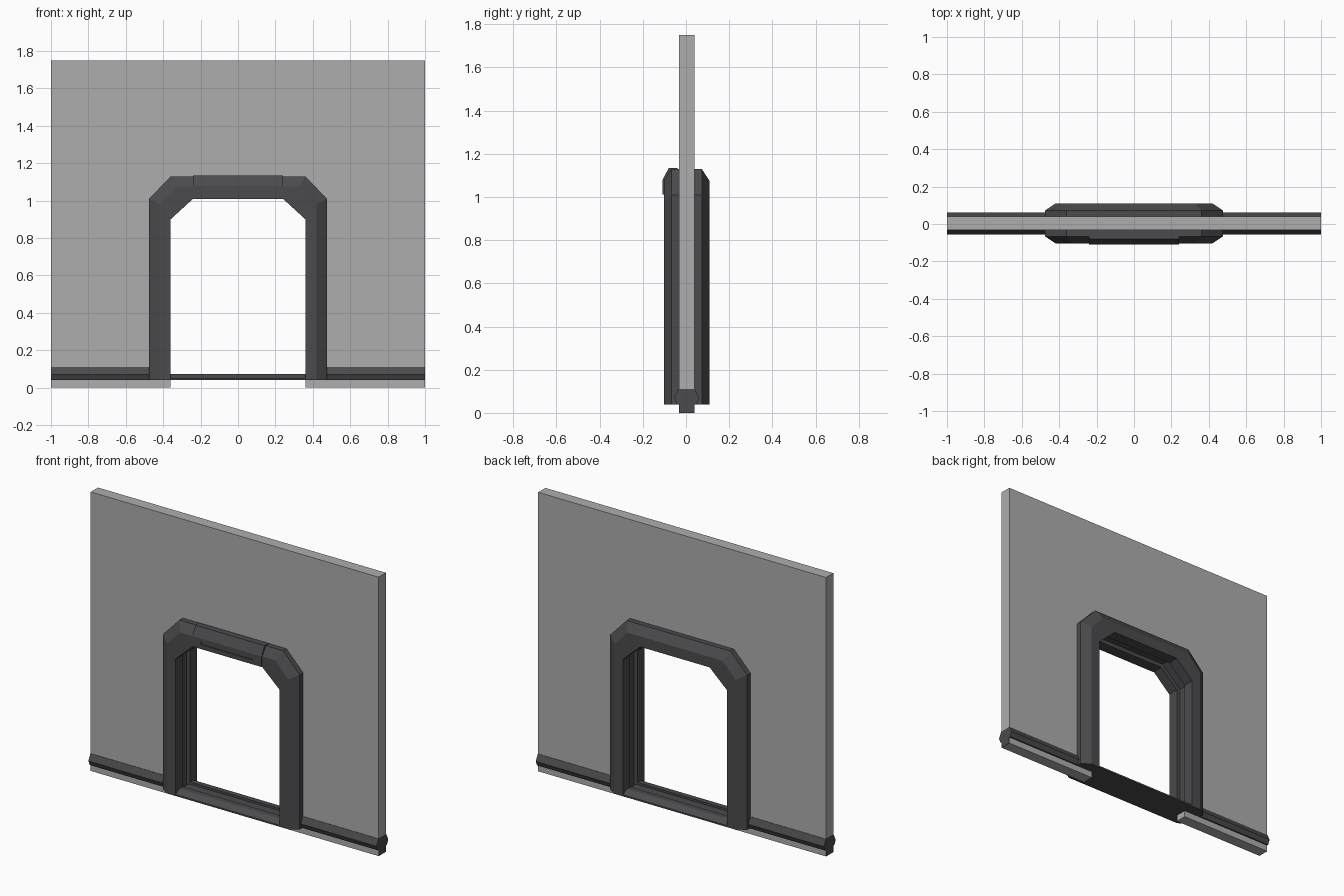
import bpy
import bmesh

cube = bpy.data.objects.get("Cube")
if cube:
    bpy.data.objects.remove(cube)


def material(name, rgb):
    m = bpy.data.materials.new(name)
    m.use_nodes = True
    color = (*rgb, 1)
    m.diffuse_color = color
    m.node_tree.nodes["Principled BSDF"].inputs["Base Color"].default_value = color
    return m


wall_grey = material("wall grey", (0.42, 0.42, 0.43))
frame_dark = material("frame charcoal", (0.07, 0.07, 0.075))


def loft(name, sections, mat):
    """Skin a row of matching closed sections and cap both ends."""
    bm = bmesh.new()
    rows = [[bm.verts.new(p) for p in s] for s in sections]
    n = len(rows[0])
    for a, b in zip(rows, rows[1:]):
        for i in range(n):
            j = (i + 1) % n
            bm.faces.new((a[i], a[j], b[j], b[i]))
    bm.faces.new(rows[0])
    bm.faces.new(rows[-1])
    bmesh.ops.recalc_face_normals(bm, faces=bm.faces)
    mesh = bpy.data.meshes.new(name)
    bm.to_mesh(mesh)
    bm.free()
    mesh.materials.append(mat)
    obj = bpy.data.objects.new(name, mesh)
    bpy.context.collection.objects.link(obj)
    return obj


def bar(name, profile, x0, x1, mat):
    """Run a (y, z) profile along x."""
    return loft(name, [[(x, y, z) for y, z in profile] for x in (x0, x1)], mat)


def both_sides(half):
    return half + [(-x, z) for x, z in reversed(half)]


WALL_F, WALL_B = -0.033, 0.039
FRONT, BACK = -0.103, 0.109

# Wall slab with the doorway left open
outline = both_sides([(0.999, 1.75), (0.999, 0), (0.36, 0), (0.36, 0.04),
                      (0.43, 0.04), (0.43, 0.96), (0.31, 1.07)])
loft("wall", [[(x, y, z) for x, z in outline] for y in (WALL_F, WALL_B)], wall_grey)

# Door frame: bevelled outside, recessed channel inside
outer = both_sides([(0.475, 0.04), (0.475, 1.01), (0.36, 1.13)])
ridge = both_sides([(0.42, 0.04), (0.42, 0.98), (0.33, 1.075)])
inner = both_sides([(0.36, 0.04), (0.36, 0.9), (0.24, 1.01)])
channel = both_sides([(0.385, 0.04), (0.385, 0.912), (0.25, 1.035)])
section = [(outer, 0.073), (ridge, BACK), (inner, BACK), (inner, WALL_B),
           (channel, WALL_B), (channel, WALL_F), (inner, WALL_F),
           (inner, FRONT), (ridge, FRONT), (outer, -0.067)]
loft("door_frame",
     [[(path[i][0], y, path[i][1]) for path, y in section] for i in range(len(outer))],
     frame_dark)

# Door sill with a shallow central groove
bar("door_sill", [(FRONT, 0.04), (FRONT, 0.05), (-0.067, 0.073), (WALL_F, 0.073),
                  (WALL_F, 0.06), (WALL_B, 0.06), (WALL_B, 0.073), (0.073, 0.073),
                  (BACK, 0.05), (BACK, 0.04)], -0.37, 0.37, frame_dark)

# Header panel, split by a narrow slot
panel = [(-0.04, 1.012), (-0.109, 1.012), (-0.109, 1.078), (-0.08, 1.135), (-0.04, 1.135)]
header = bar("header_panel", panel, -0.24, 0.24, frame_dark)
slot = bar("slot_cutter", [(-0.12, 1.04), (-0.104, 1.04), (-0.104, 1.06), (-0.12, 1.06)],
           -0.18, 0.18, frame_dark)
slot.hide_render = True
slot.hide_set(True)
cut = header.modifiers.new("slot", "BOOLEAN")
cut.operation = "DIFFERENCE"
cut.solver = "EXACT"
cut.object = slot

# Base rails and the dark end caps beneath them
rail = [(-0.035, 0.11), (-0.055, 0.07), (-0.042, 0.04),
        (0.048, 0.04), (0.061, 0.07), (0.041, 0.11)]
cap = [(WALL_F, 0), (WALL_B, 0), (WALL_B, 0.04), (WALL_F, 0.04)]
for side, s in (("left", 1), ("right", -1)):
    bar(side + "_base_rail", rail, s * 0.43, s * 1.0, frame_dark)
    bar(side + "_end_cap", cap, s * 0.998, s * 1.0, frame_dark)
